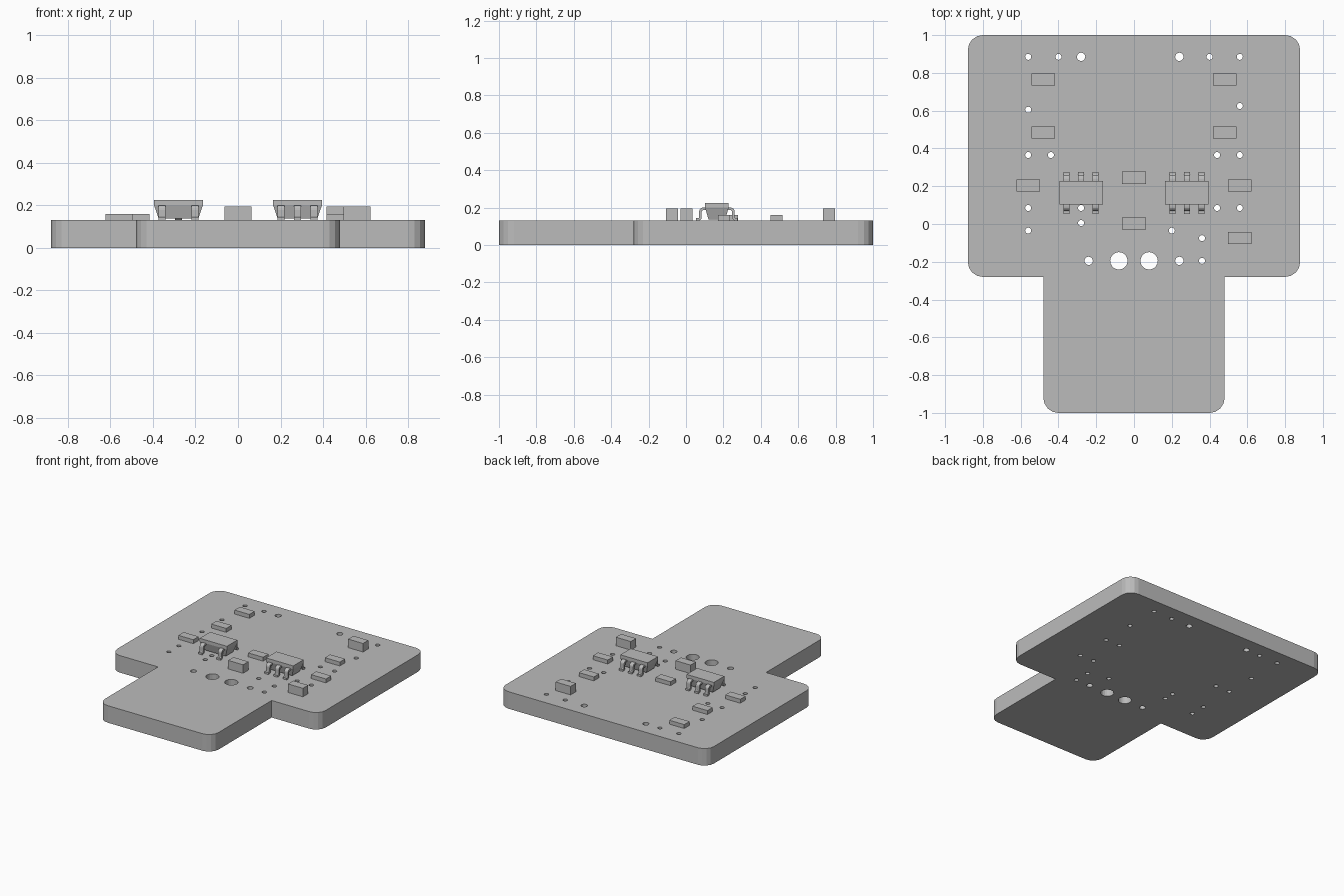
import bpy, bmesh
from math import cos, sin, pi
from mathutils import Vector

if "Cube" in bpy.data.objects:
    bpy.data.objects.remove(bpy.data.objects["Cube"])

BOARD_TOP = 0.13

grey = bpy.data.materials.new("board_grey")
grey.use_nodes = True
colour = (0.5, 0.5, 0.5, 1)
grey.diffuse_color = colour
grey.node_tree.nodes["Principled BSDF"].inputs["Base Color"].default_value = colour


def finish(name, bm):
    """Turn a bmesh into a flat shaded object."""
    bmesh.ops.recalc_face_normals(bm, faces=bm.faces)
    mesh = bpy.data.meshes.new(name)
    bm.to_mesh(mesh)
    bm.free()
    mesh.materials.append(grey)
    obj = bpy.data.objects.new(name, mesh)
    bpy.context.collection.objects.link(obj)
    return obj


def arc(cx, cy, r, start, sweep, steps):
    return [(cx + r * cos(start + sweep * i / steps),
             cy + r * sin(start + sweep * i / steps)) for i in range(steps + 1)]


def prism(bm, points, offset):
    """Extrude a closed planar profile along an offset."""
    face = bm.faces.new([bm.verts.new(p) for p in points])
    new = bmesh.ops.extrude_face_region(bm, geom=[face])["geom"]
    bmesh.ops.translate(bm, vec=offset,
                        verts=[v for v in new if isinstance(v, bmesh.types.BMVert)])


# Board: T-shaped outline with rounded outer corners and drilled holes
W, STEM, STEP, R = 0.88, 0.48, -0.28, 0.08
right_side = (arc(STEM - R, -1 + R, R, -pi / 2, pi / 2, 4) + [(STEM, STEP)]
              + arc(W - R, STEP + R, R, -pi / 2, pi / 2, 4)
              + arc(W - R, 1 - R, R, 0, pi / 2, 4))
outline = right_side + [(-x, y) for x, y in reversed(right_side)]

SMALL, MEDIUM, LARGE = 0.016, 0.022, 0.046
# each row: radius, y, x positions
hole_rows = [
    (SMALL, 0.885, (-0.56, -0.4, 0.4, 0.56)),
    (MEDIUM, 0.885, (-0.28, 0.24)),
    (SMALL, 0.605, (-0.56,)),
    (SMALL, 0.625, (0.56,)),
    (SMALL, 0.365, (-0.56, -0.44, 0.44, 0.56)),
    (SMALL, 0.085, (-0.56, -0.28, 0.44, 0.56)),
    (SMALL, 0.005, (-0.28,)),
    (SMALL, -0.035, (-0.56, 0.2)),
    (SMALL, -0.075, (0.36,)),
    (SMALL, -0.195, (0.36,)),
    (MEDIUM, -0.195, (-0.24, 0.24)),
    (LARGE, -0.195, (-0.08, 0.08)),
]
loops = [outline] + [arc(x, y, r, 0, 2 * pi, 20)[:-1]
                     for r, y, xs in hole_rows for x in xs]

curve = bpy.data.curves.new("circuit_board_outline", "CURVE")
curve.dimensions = "2D"
curve.fill_mode = "BOTH"
curve.extrude = BOARD_TOP / 2
for loop in loops:
    spline = curve.splines.new("POLY")
    spline.points.add(len(loop) - 1)
    for point, (x, y) in zip(spline.points, loop):
        point.co = (x, y, 0, 1)
    spline.use_cyclic_u = True
source = bpy.data.objects.new("outline", curve)
bpy.context.collection.objects.link(source)
bpy.context.view_layer.update()
filled = source.evaluated_get(bpy.context.evaluated_depsgraph_get()).to_mesh()
bm = bmesh.new()
bm.from_mesh(filled)
bmesh.ops.remove_doubles(bm, verts=bm.verts, dist=0.0001)
bmesh.ops.translate(bm, vec=(0, 0, BOARD_TOP / 2), verts=bm.verts)
for f in bm.faces:
    f.smooth = False
    f.material_index = 0
finish("circuit_board", bm)
bpy.data.objects.remove(source)

# Small rectangular components
LOW, TALL = 0.03, 0.065
parts = [
    ("resistor", LOW, [(-0.48, 0.765), (-0.48, 0.485), (0.48, 0.485),
                       (-0.56, 0.203), (0.56, 0.203), (0, 0.245)]),
    ("capacitor", TALL, [(0.48, 0.765), (0, 0.003), (0.56, -0.075)]),
]
for name, height, places in parts:
    for i, (x, y) in enumerate(places, 1):
        bm = bmesh.new()
        bmesh.ops.create_cube(bm, size=1)
        bmesh.ops.scale(bm, vec=(0.126, 0.064, height), verts=bm.verts)
        bmesh.ops.translate(bm, vec=(x, y, BOARD_TOP + height / 2), verts=bm.verts)
        finish(f"{name}_{i}", bm)


# Chips: a body narrowing downwards, with bent legs front and back
def chip_body(name, cx, cy):
    bm = bmesh.new()
    levels = [(0.137, 0.093, 0.045), (0.2, 0.115, 0.063), (0.225, 0.115, 0.063)]
    rings = [[bm.verts.new((cx + sx * hx, cy + sy * hy, z))
              for sx, sy in ((-1, -1), (1, -1), (1, 1), (-1, 1))]
             for z, hx, hy in levels]
    bm.faces.new(rings[0])
    bm.faces.new(rings[-1])
    for low, high in zip(rings, rings[1:]):
        for i in range(4):
            j = (i + 1) % 4
            bm.faces.new((low[i], low[j], high[j], high[i]))
    finish(name, bm)


def chip_leg(name, x, cy, side):
    """S-bent strip: centre line thickened, then extruded across its width."""
    path = ([(0.055, 0.193)] + [(a, b) for a, b in reversed(arc(0.073, 0.178, 0.015, 0, pi / 2, 4))]
            + arc(0.1, 0.149, 0.012, pi, pi / 2, 3) + [(0.111, 0.137)])
    path = [Vector(p) for p in path]
    upper, lower = [], []
    for i, p in enumerate(path):
        along = (path[min(i + 1, len(path) - 1)] - path[max(i - 1, 0)]).normalized()
        normal = Vector((-along.y, along.x)) * 0.007
        upper.append(p + normal)
        lower.append(p - normal)
    width = 0.032
    bm = bmesh.new()
    prism(bm, [(x - width / 2, cy + side * p.x, p.y) for p in upper + lower[::-1]],
          (width, 0, 0))
    finish(name, bm)


CHIP_Y = 0.165
for label, cx, front_pins in (("right", -0.28, (-1, 1)), ("left", 0.28, (-1, 0, 1))):
    chip_body(f"{label}_chip_body", cx, CHIP_Y)
    for end, side, pins in (("front", -1, front_pins), ("back", 1, (-1, 0, 1))):
        for pin in pins:
            chip_leg(f"{label}_chip_{end}_leg_{pin + 2}", cx + pin * 0.077, CHIP_Y, side)
